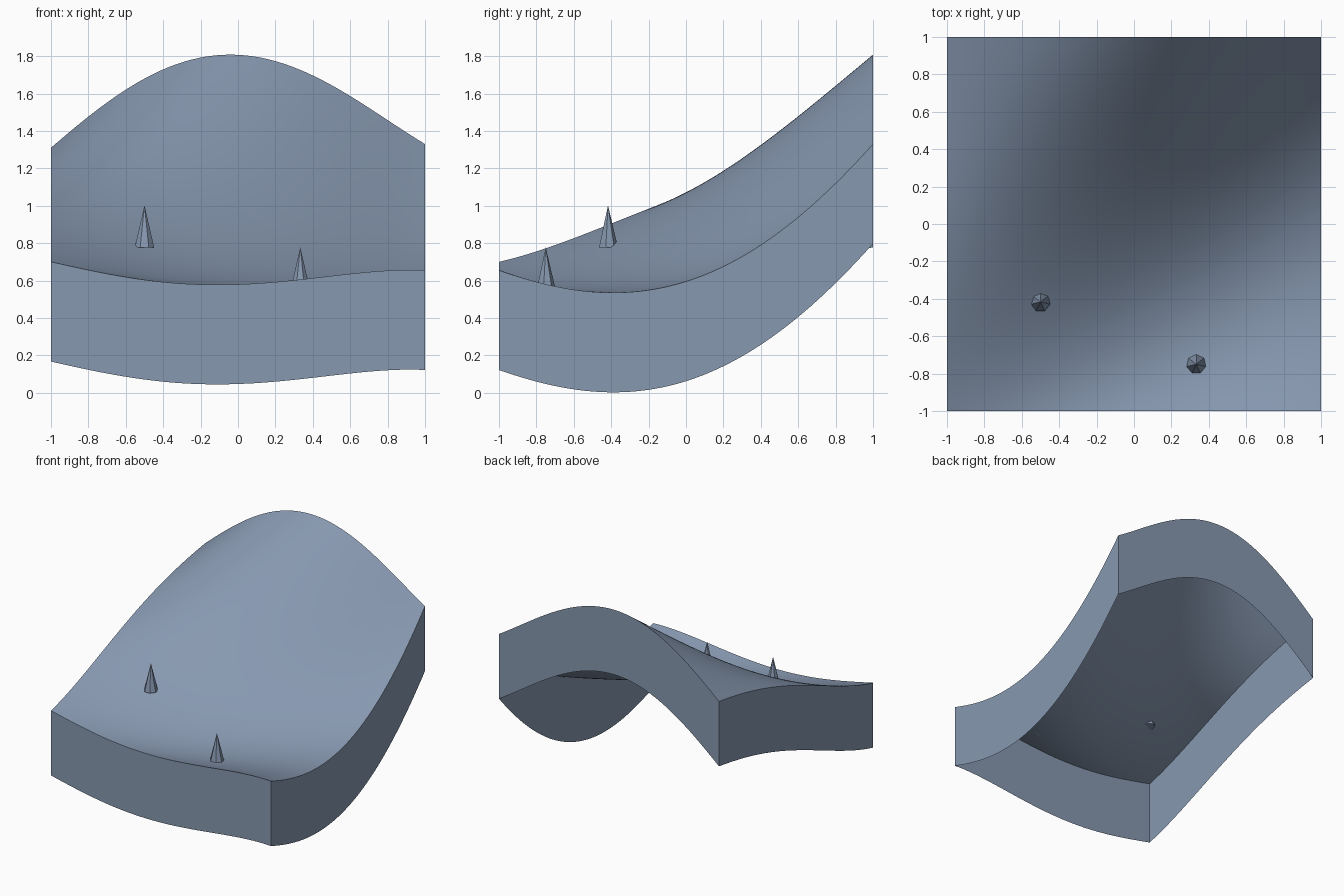
import bpy
import bmesh
from math import sin, cos, pi

if "Cube" in bpy.data.objects:
    bpy.data.objects.remove(bpy.data.objects["Cube"], do_unlink=True)

mat = bpy.data.materials.new("slate_blue")
mat.use_nodes = True
COLOUR = (0.242, 0.314, 0.434, 1)
mat.diffuse_color = COLOUR
mat.node_tree.nodes["Principled BSDF"].inputs["Base Color"].default_value = COLOUR

# Heights of the four border curves at five even stations
STATIONS = (-1, -0.5, 0, 0.5, 1)
FRONT = (0.70, 0.604, 0.58, 0.625, 0.655)
BACK = (1.31, 1.68, 1.807, 1.645, 1.33)
MINUS_X = (0.70, 0.865, 1.06, 1.215, 1.31)
PLUS_X = (0.655, 0.54, 0.595, 0.86, 1.33)
SKIRT = 0.533


def curve(heights, t):
    """Smooth polynomial through the border heights."""
    total = 0
    for i, h in enumerate(heights):
        for j, s in enumerate(STATIONS):
            if i != j:
                h *= (t - s) / (STATIONS[i] - s)
        total += h
    return total


def mix(a, b, f):
    return a + (b - a) * f


def height(x, y):
    """Patch eased between the borders by half waves, with a hollow inside."""
    wave_x, wave_y = sin(x * pi / 2), sin(y * pi / 2)
    u, v = (1 + wave_x) / 2, (1 + wave_y) / 2
    across = mix(curve(MINUS_X, y), curve(PLUS_X, y), u)
    along = mix(curve(FRONT, x), curve(BACK, x), v)
    corners = mix(mix(FRONT[0], FRONT[-1], u), mix(BACK[0], BACK[-1], u), v)
    hollow = (0.125 + 0.025 * wave_y) * cos(x * pi / 2) * cos(y * pi / 2)
    return across + along - corners - hollow


def add_object(name, bm):
    mesh = bpy.data.meshes.new(name)
    bm.to_mesh(mesh)
    bm.free()
    mesh.materials.append(mat)
    obj = bpy.data.objects.new(name, mesh)
    bpy.context.collection.objects.link(obj)
    return obj


# Terrain sheet with a skirt hanging from its border, open underneath
bm = bmesh.new()
bmesh.ops.create_grid(bm, x_segments=48, y_segments=48, size=1)
for vert in bm.verts:
    vert.co.z = height(vert.co.x, vert.co.y)
border = [e for e in bm.edges if e.is_boundary]
skirt = bmesh.ops.extrude_edge_only(bm, edges=border)["geom"]
for item in skirt:
    if isinstance(item, bmesh.types.BMVert):
        item.co.z -= SKIRT
bmesh.ops.recalc_face_normals(bm, faces=bm.faces)
top = max(bm.faces, key=lambda f: abs(f.normal.z))
if top.normal.z < 0:
    bmesh.ops.reverse_faces(bm, faces=bm.faces)
terrain = add_object("terrain", bm)
bpy.ops.object.select_all(action="DESELECT")
terrain.select_set(True)
bpy.context.view_layer.objects.active = terrain
bpy.ops.object.shade_smooth_by_angle(angle=0.6)

# Two low-poly cone trees
for name, x, y, z in (("tree_right", -0.5, -0.417, 0.777),
                      ("tree_left", 0.333, -0.75, 0.553)):
    bm = bmesh.new()
    bmesh.ops.create_cone(bm, cap_ends=True, segments=7,
                          radius1=0.053, radius2=0, depth=0.225)
    bmesh.ops.remove_doubles(bm, verts=bm.verts, dist=0.0001)
    tree = add_object(name, bm)
    tree.location = (x, y, z + 0.1125)
